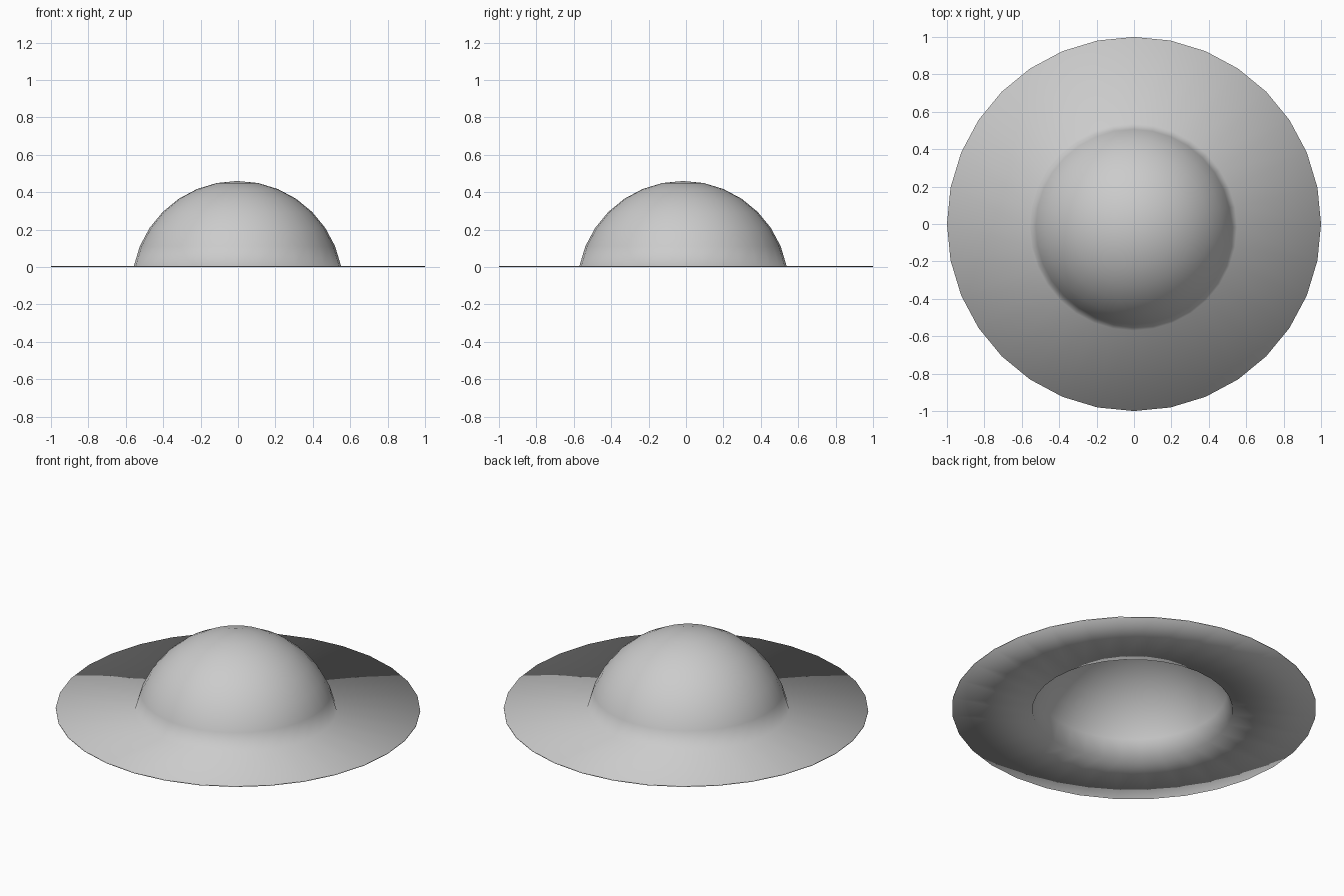
import bpy, bmesh
from math import sin, cos, pi

if "Cube" in bpy.data.objects:
    bpy.data.objects.remove(bpy.data.objects["Cube"])

SEG = 32
R, CZ, T = 0.565, -0.105, 0.005      # dome sphere radius, centre height, sheet thickness
DX, DY = -0.003, -0.016              # dome sits slightly off the brim centre

bm = bmesh.new()

def ring(r, z, dx=0, dy=0):
    return [bm.verts.new((dx + r * cos(2 * pi * i / SEG),
                          dy + r * sin(2 * pi * i / SEG), z)) for i in range(SEG)]

def bridge(a, b):
    for i in range(SEG):
        j = (i + 1) % SEG
        bm.faces.new((a[i], a[j], b[j], b[i]))

def dome(radius, base_z):
    # spherical cap rings from the base up to a pole fan; returns the base ring
    rings = []
    for k in range(7, 0, -1):
        a = k * pi / 16
        z = base_z if k == 7 else CZ + radius * cos(a)
        rings.append(ring(radius * sin(a), z, DX, DY))
    for a, b in zip(rings, rings[1:]):
        bridge(a, b)
    pole = bm.verts.new((DX, DY, CZ + radius))
    top = rings[-1]
    for i in range(SEG):
        bm.faces.new((top[i], top[(i + 1) % SEG], pole))
    return rings[0]

# Outer and inner skins joined by a thin brim
outer = dome(R, T)
inner = dome(R - T, 0)
rim_top, rim_bottom = ring(1, T), ring(1, 0)
bridge(rim_top, outer)
bridge(rim_bottom, rim_top)
bridge(inner, rim_bottom)
bmesh.ops.recalc_face_normals(bm, faces=bm.faces)
for f in bm.faces:
    f.smooth = True

mesh = bpy.data.meshes.new("domed_brim")
bm.to_mesh(mesh)
bm.free()
obj = bpy.data.objects.new("domed_brim", mesh)
bpy.context.collection.objects.link(obj)
